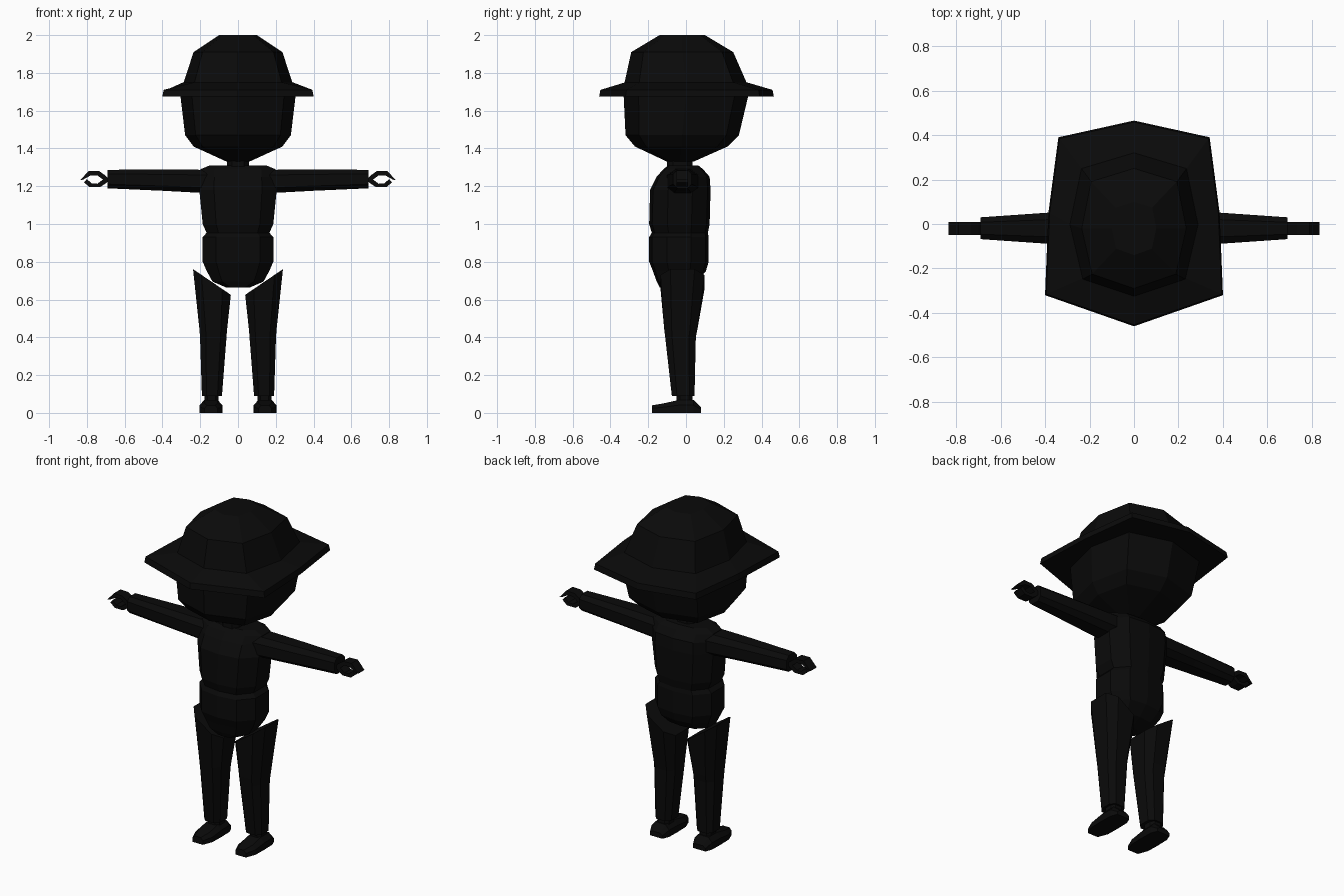
import bpy, bmesh
from mathutils import Vector

if "Cube" in bpy.data.objects:
    bpy.data.objects.remove(bpy.data.objects["Cube"])

black = bpy.data.materials.new("matte black")
black.diffuse_color = (0.003, 0.003, 0.003, 1)
black.use_nodes = True
black.node_tree.nodes["Principled BSDF"].inputs["Base Color"].default_value = black.diffuse_color


def finish(name, bm):
    bmesh.ops.recalc_face_normals(bm, faces=bm.faces)
    me = bpy.data.meshes.new(name)
    bm.to_mesh(me)
    bm.free()
    me.materials.append(black)
    ob = bpy.data.objects.new(name, me)
    bpy.context.collection.objects.link(ob)
    return ob


def skin(name, rings):
    """Join closed rings of equal length and cap both ends."""
    bm = bmesh.new()
    vs = [[bm.verts.new(p) for p in r] for r in rings]
    n = len(vs[0])
    for a, b in zip(vs, vs[1:]):
        for i in range(n):
            j = (i + 1) % n
            bm.faces.new((a[i], a[j], b[j], b[i]))
    bm.faces.new(vs[0])
    bm.faces.new(vs[-1])
    return finish(name, bm)


def section(half):
    """Mirror a half outline, front to back, into a full one."""
    return half + [(-x, y) for x, y in reversed(half) if x > 0]


ROUND = section([(0, -1), (.80, -.76), (1, 0), (.82, .78), (0, 1)])
BOXY = section([(0, -1), (.62, -.9), (1, -.4), (1, .4), (.62, .9), (0, 1)])
OCT = section([(.55, -1), (1, -.55), (1, .55), (.55, 1)])


def stack(name, sec, levels):
    """levels: z, x centre, half width, front y, back y"""
    return skin(name, [[(cx + u * hx, (y0 + y1) / 2 + v * (y1 - y0) / 2, z)
                        for u, v in sec] for z, cx, hx, y0, y1 in levels])


def mirrored(name, make):
    """Build the right part, then a reflected copy for the left."""
    ob = make("right_" + name)
    bm = bmesh.new()
    bm.from_mesh(ob.data)
    for v in bm.verts:
        v.co.x *= -1
    finish("left_" + name, bm)


# head and neck
stack("head", ROUND, [(1.33, 0, .06, -.10, .04), (1.41, 0, .235, -.27, .22),
                      (1.47, 0, .28, -.32, .28), (1.68, 0, .305, -.33, .33)])
stack("neck", OCT, [(1.27, 0, .057, -.10, .035), (1.36, 0, .057, -.10, .035)])

# hat: dome crown and six-cornered brim
stack("hat_crown", ROUND, [(1.68, 0, .30, -.33, .33), (1.75, 0, .288, -.325, .32),
                           (1.91, 0, .235, -.29, .25), (2.0, 0, .10, -.14, .10)])
brim = section([(0, -.46), (.40, -.32), (.385, .05), (.34, .39), (0, .465)])
inner = [(u * .29, v * .322) for u, v in ROUND]
skin("hat_brim", [[(x, y, 1.675) for x, y in brim],
                  [(x * .985, y * .985, 1.71) for x, y in brim],
                  [(x, y, 1.75) for x, y in inner]])

# torso with a pinched waist
stack("chest", BOXY, [(.95, 0, .165, -.18, .115), (1.0, 0, .187, -.195, .125),
                      (1.18, 0, .205, -.19, .13), (1.25, 0, .202, -.155, .125),
                      (1.29, 0, .198, -.12, .09), (1.31, 0, .15, -.095, .065)])
stack("hips", BOXY, [(.665, 0, .065, -.14, -.02), (.695, 0, .135, -.155, .05),
                     (.75, 0, .165, -.175, .105), (.80, 0, .187, -.195, .12),
                     (.93, 0, .187, -.195, .12), (.955, 0, .165, -.18, .115)])


# arms taper towards the cuff
def arm(name):
    levels = [(.16, 1.225, .062, -.10, .065), (.40, 1.232, .056, -.088, .05),
              (.69, 1.238, .049, -.068, .03)]
    return skin(name, [[(x, (a + b) / 2 + v * (b - a) / 2, z + u * h)
                        for u, v in OCT] for x, z, h, a, b in levels])


mirrored("arm", arm)


# open hand: two curved fingers cut from flat profiles
def plate(name, outline):
    return skin(name, [[(x, y, z) for x, z in outline] for y in (-.05, .01)])


upper = [(.68, 1.235), (.70, 1.255), (.735, 1.28), (.79, 1.282), (.835, 1.232),
         (.82, 1.235), (.78, 1.257), (.745, 1.258), (.715, 1.235)]
lower = [(.68, 1.235), (.715, 1.235), (.745, 1.213), (.775, 1.215), (.80, 1.238),
         (.815, 1.22), (.785, 1.195), (.73, 1.195), (.70, 1.215)]
mirrored("upper_finger", lambda n: plate(n, upper))
mirrored("lower_finger", lambda n: plate(n, lower))


# legs with slanted tops, high on the outside
def leg(name):
    ob = stack(name, OCT, [(.09, .138, .053, -.075, .045), (.40, .131, .070, -.11, .052),
                           (.44, .131, .073, -.115, .06), (.69, .138, .100, -.135, .098)])
    for v in ob.data.vertices:
        if v.co.z > .6:
            v.co.z = .625 + max(0, v.co.x - .038) * .68
    return ob


mirrored("leg", leg)
mirrored("ankle", lambda n: stack(n, OCT, [(.05, .14, .038, -.05, .035),
                                           (.10, .14, .038, -.05, .035)]))


# shoes: low toe rising to the ankle
def shoe(name):
    rings = [(-.18, .035, .04), (-.12, .058, .05), (-.04, .06, .068),
             (.04, .058, .068), (.08, .042, .03)]
    return skin(name, [[(.143 + s * w, y, z) for s, z in
                        ((-1, 0), (1, 0), (1, h * .6), (.6, h), (-.6, h), (-1, h * .6))]
                       for y, w, h in rings])


mirrored("shoe", shoe)
